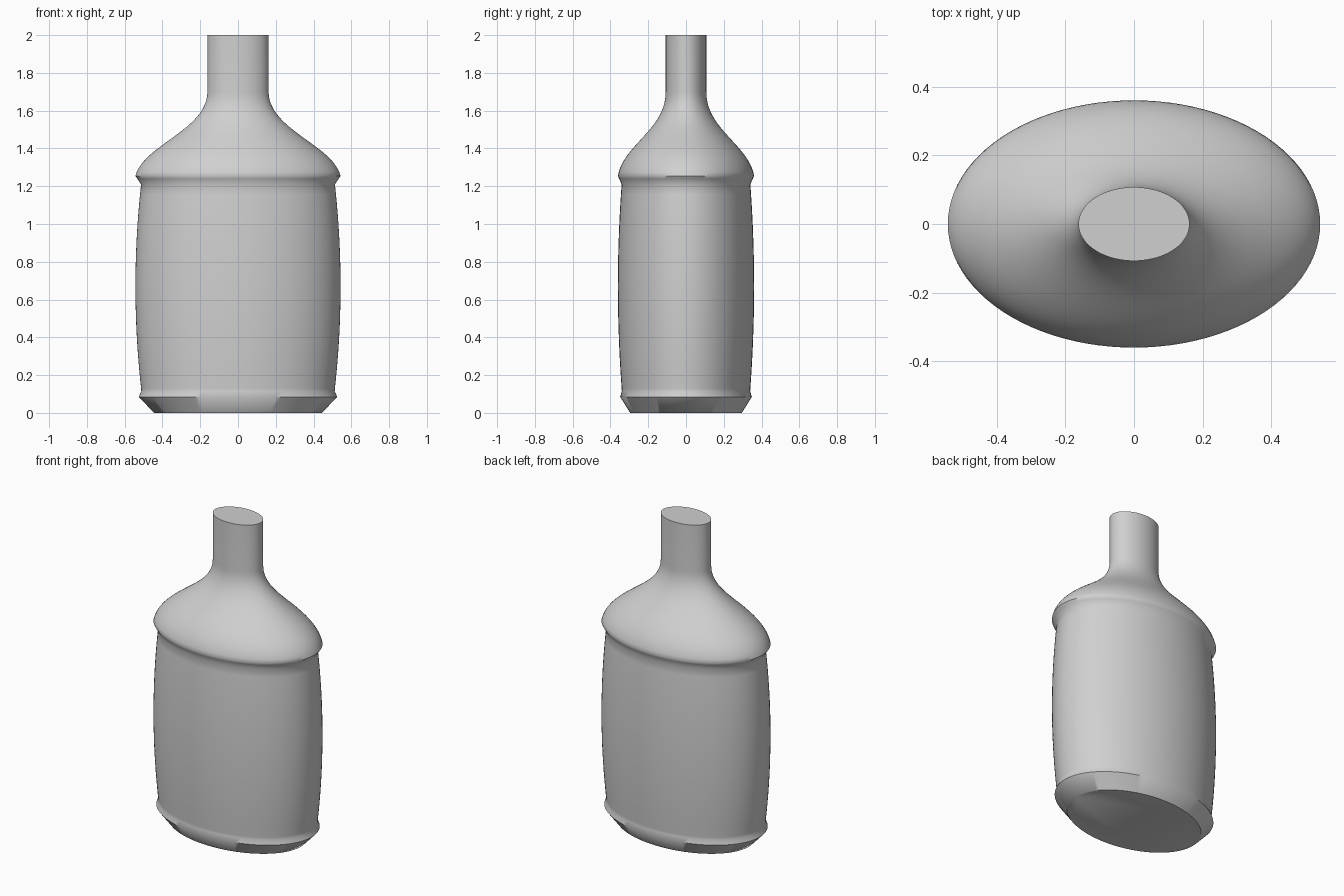
import bpy, bmesh, math

if "Cube" in bpy.data.objects:
    bpy.data.objects.remove(bpy.data.objects["Cube"])

SEG = 96
RATIO = 0.664  # depth / width of the oval section


def bezier(p0, p1, p2, p3, n):
    pts = []
    for i in range(n + 1):
        t = i / n
        s = 1 - t
        pts.append(tuple(s**3 * a + 3 * s * s * t * b + 3 * s * t * t * c + t**3 * d
                         for a, b, c, d in zip(p0, p1, p2, p3)))
    return pts


# Profile (half width, height): foot, foot ridge, bulging body, rim, shoulder, neck
profile = [(0.445, 0.0), (0.525, 0.085), (0.512, 0.115)]
for i in range(21):
    t = i / 20
    profile.append((0.513 + 0.030 * (1 - (2 * t - 1) ** 2), 0.13 + 1.08 * t))
profile += [(0.533, 1.24)]
profile += bezier((0.543, 1.255), (0.50, 1.42), (0.162, 1.50), (0.162, 1.70), 24)
profile += [(0.162, 2.0)]

# Oval lathe
bm = bmesh.new()
rings = []
for r, z in profile:
    rings.append([bm.verts.new((r * math.cos(2 * math.pi * k / SEG),
                                r * RATIO * math.sin(2 * math.pi * k / SEG), z))
                  for k in range(SEG)])
for a, b in zip(rings, rings[1:]):
    for k in range(SEG):
        j = (k + 1) % SEG
        bm.faces.new((a[k], a[j], b[j], b[k]))
# Flat base and flat neck top
bm.faces.new(rings[0][::-1])
bm.faces.new(rings[-1])

mesh = bpy.data.meshes.new("bottle")
bm.to_mesh(mesh)
bm.free()
bottle = bpy.data.objects.new("bottle", mesh)
bpy.context.collection.objects.link(bottle)

grey = bpy.data.materials.new("light grey")
grey.diffuse_color = (0.63, 0.63, 0.63, 1)
grey.use_nodes = True
grey.node_tree.nodes["Principled BSDF"].inputs["Base Color"].default_value = grey.diffuse_color
mesh.materials.append(grey)

bpy.context.view_layer.objects.active = bottle
bottle.select_set(True)
bpy.ops.object.shade_smooth_by_angle(angle=math.radians(50))
